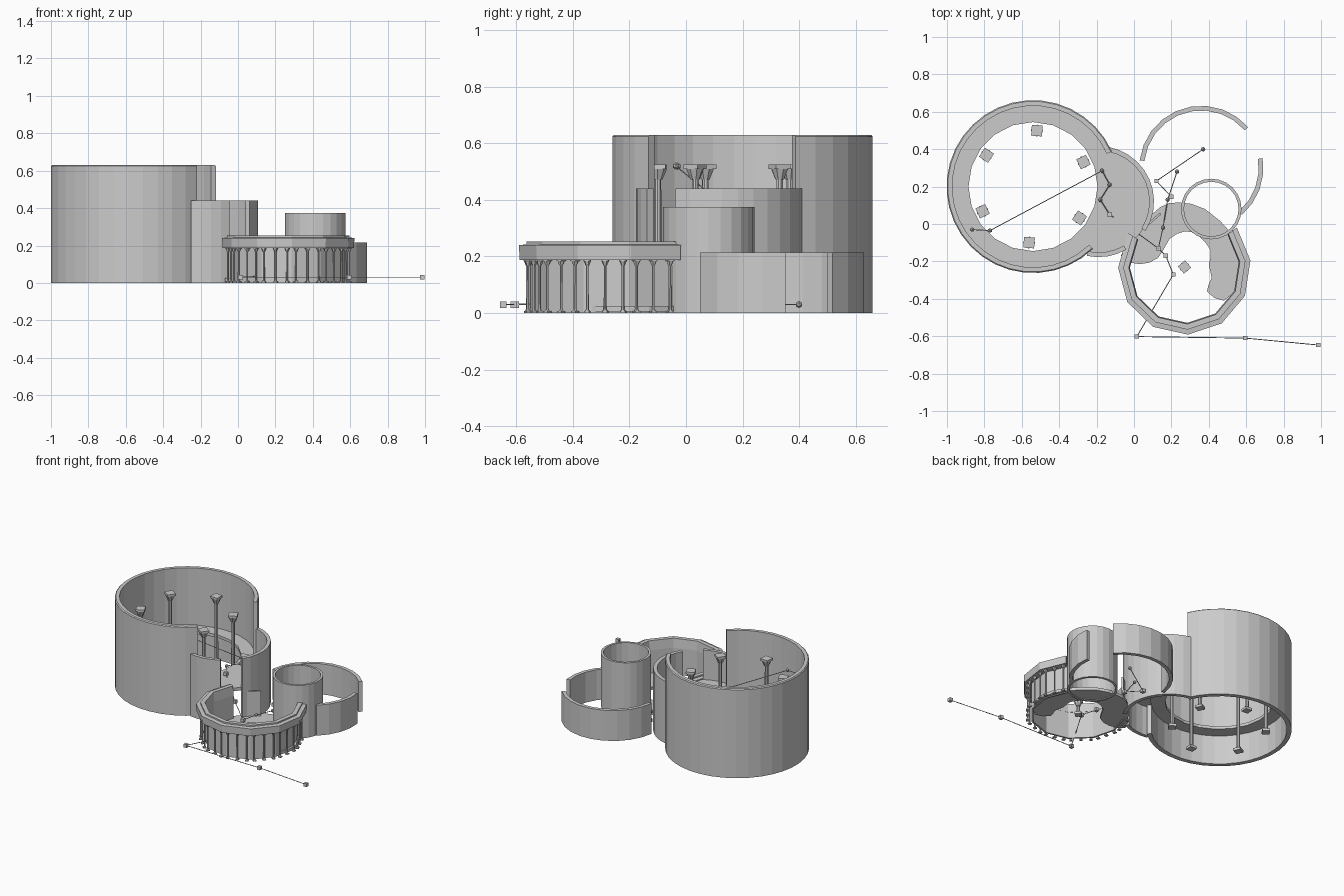
import bpy, bmesh
from math import sin, cos, radians, pi
from mathutils import Matrix, Vector

if "Cube" in bpy.data.objects:
    bpy.data.objects.remove(bpy.data.objects["Cube"])


def finish(name, bm):
    bmesh.ops.recalc_face_normals(bm, faces=bm.faces)
    me = bpy.data.meshes.new(name)
    bm.to_mesh(me)
    bm.free()
    ob = bpy.data.objects.new(name, me)
    bpy.context.collection.objects.link(ob)
    return ob


def sweep(bm, c, profile, a0, a1, n):
    """Turn an (r, z) profile about c from a0 to a1 degrees."""
    full = abs(a1 - a0) >= 360
    rings = []
    for i in range(n if full else n + 1):
        a = radians(a0 + (a1 - a0) * i / n)
        rings.append([bm.verts.new((c[0] + r * cos(a), c[1] + r * sin(a), z)) for r, z in profile])
    k = len(profile)
    for i in range(n):
        p, q = rings[i], rings[(i + 1) % len(rings)]
        for j in range(k):
            bm.faces.new((p[j], p[(j + 1) % k], q[(j + 1) % k], q[j]))
    if not full:
        bm.faces.new(rings[0])
        bm.faces.new(rings[-1][::-1])


def wall(name, c, r, t, h, arcs, step=11, z0=0.0, bev=0.0):
    bm = bmesh.new()
    prof = [(r - t, z0), (r, z0), (r, h - bev), (r - bev, h), (r - t, h)] if bev else \
        [(r - t, z0), (r, z0), (r, h), (r - t, h)]
    for a0, a1 in arcs:
        sweep(bm, c, prof, a0, a1, max(2, round(abs(a1 - a0) / step)))
    return finish(name, bm)


def slab(name, pts, z0, z1):
    bm = bmesh.new()
    f = bm.faces.new([bm.verts.new((x, y, z0)) for x, y in pts])
    up = bmesh.ops.extrude_face_region(bm, geom=[f])["geom"]
    bmesh.ops.translate(bm, vec=(0, 0, z1 - z0), verts=[v for v in up if isinstance(v, bmesh.types.BMVert)])
    return finish(name, bm)


def box(bm, loc, size, rot=0.0):
    m = Matrix.Translation(loc) @ Matrix.Rotation(rot, 4, 'Z') @ Matrix.Diagonal((*size, 1))
    bmesh.ops.create_cube(bm, size=1, matrix=m)


def cone(bm, loc, r0, r1, z0, z1, seg, rot=0.0):
    m = Matrix.Translation((loc[0], loc[1], (z0 + z1) / 2)) @ Matrix.Rotation(rot, 4, 'Z')
    bmesh.ops.create_cone(bm, cap_ends=True, segments=seg, radius1=r0, radius2=r1, depth=z1 - z0, matrix=m)


def column(bm, x, y, h, w, rot, seg):
    """Square base, round shaft, flared capital and square top slab."""
    p = (x, y)
    box(bm, (x, y, w * .15), (w * .85, w * .85, w * .3), rot)
    cone(bm, p, w * .4, w * .25, w * .3, w * .5, seg, rot)
    cone(bm, p, w * .22, w * .2, w * .5, h - w * .9, seg, rot)
    cone(bm, p, w * .28, w * .55, h - w * .9, h - w * .25, seg, rot)
    box(bm, (x, y, h - w * .125), (w, w, w * .25), rot)


def arc(c, r, a0, a1, n):
    return [(c[0] + r * cos(radians(a0 + (a1 - a0) * i / n)),
             c[1] + r * sin(radians(a0 + (a1 - a0) * i / n))) for i in range(n + 1)]


BIG, MID, LOW, TOWER, ROT = (-.54, .20), (-.19, .12), (.36, .30), (.413, .08), (.27, -.237)

# round chambers
wall("great_hall_wall", BIG, .462, .03, .63, [(24, 314)], 10, bev=.006)
wall("middle_room_wall", MID, .297, .025, .44, [(-102, -60), (-32, 79)])
wall("low_court_wall", LOW, .332, .025, .215, [(-49, 9), (41, 173)], 15)
wall("tower_wall", TOWER, .162, .016, .375, [(0, 360)], 15)

# gallery ledge in the hall and raised floor in the middle room
wall("hall_gallery", BIG, .44, .095, .225, [(0, 360)], 18, z0=.205)
slab("middle_room_floor", arc(MID, .28, -128, 102, 22) + arc(BIG, .35, 33, -58, 8), .21, .232)

# six tall columns in the hall
bm = bmesh.new()
for i in range(6):
    a = radians(86 + 60 * i)
    column(bm, BIG[0] + .3 * cos(a), BIG[1] + .3 * sin(a), .525, .058, a, 8)
finish("hall_columns", bm)

# rotunda: beam ring, thin backing wall, colonnade
bm = bmesh.new()
sweep(bm, ROT, [(.292, .188), (.352, .188), (.355, .24), (.328, .243), (.328, .253), (.298, .253)], -212, 38, 8)
finish("rotunda_entablature", bm)
wall("rotunda_wall", ROT, .305, .012, .19, [(-212, 38)], 31)
bm = bmesh.new()
for side in range(8):
    a0, a1 = radians(-212 + 31.25 * side), radians(-212 + 31.25 * (side + 1))
    p, q = Vector((cos(a0), sin(a0))), Vector((cos(a1), sin(a1)))
    for t in (.14, .5, .86):
        v = p.lerp(q, t) * .33
        column(bm, ROT[0] + v.x, ROT[1] + v.y, .19, .024, (a0 + a1) / 2, 6)
finish("rotunda_columns", bm)

# crescent stage at the back of the rotunda
stage = [(-.07, -.17), (.03, -.215), (.13, -.18), (.19, -.08), (.27, -.04), (.34, -.06), (.41, -.14),
         (.40, -.22), (.415, -.29), (.39, -.36), (.48, -.41), (.56, -.32), (.585, -.2), (.53, -.06),
         (.38, .08), (.24, .115), (.14, .09), (.03, -.02)]
pts = []
n = len(stage)
for i in range(n):
    a, b, c, d = (Vector(stage[(i + k) % n]) for k in (-1, 0, 1, 2))
    for t in (0, .5):
        pts.append(tuple(.5 * (2 * b + (c - a) * t + (2 * a - 5 * b + 4 * c - d) * t * t
                               + (3 * b - a - 3 * c + d) * t ** 3)))
slab("crescent_stage", pts, 0.005, .025)

# pedestal in the rotunda and small screen at the passage
bm = bmesh.new()
column(bm, .27, -.23, .11, .05, radians(40), 8)
finish("pedestal", bm)
bm = bmesh.new()
box(bm, (.10, .02, .11), (.11, .012, .18), radians(40))
finish("passage_screen", bm)


# route markers joined by thin rods
def route(name, nodes, ball_from):
    bm = bmesh.new()
    for i, p in enumerate(nodes):
        if i < ball_from:
            box(bm, p, (.023,) * 3)
        else:
            bmesh.ops.create_icosphere(bm, subdivisions=1, radius=.013, matrix=Matrix.Translation(p))
    for p, q in zip(nodes, nodes[1:]):
        d = Vector(q) - Vector(p)
        m = Matrix.Translation((Vector(p) + Vector(q)) / 2) @ d.to_track_quat('Z', 'Y').to_matrix().to_4x4()
        bmesh.ops.create_cone(bm, cap_ends=True, segments=5, radius1=.0025, radius2=.0025,
                              depth=d.length, matrix=m)
    finish(name, bm)


route("main_route", [(.985, -.647, .03), (.595, -.61, .03), (.015, -.602, .03), (.21, -.27, .04),
                     (.17, -.17, .05), (.13, -.13, .06), (0, -.035, .12), (-.13, .05, .25), (-.18, .13, .26),
                     (-.13, .21, .26), (-.17, .285, .26), (-.77, -.035, .52), (-.865, -.03, .52)], 8)
route("court_route", [(.13, -.13, .06), (.155, -.02, .06), (.18, .13, .04), (.23, .28, .03)], 0)
route("side_route", [(.2, .145, .03), (.12, .23, .03), (.37, .40, .03)], 2)
